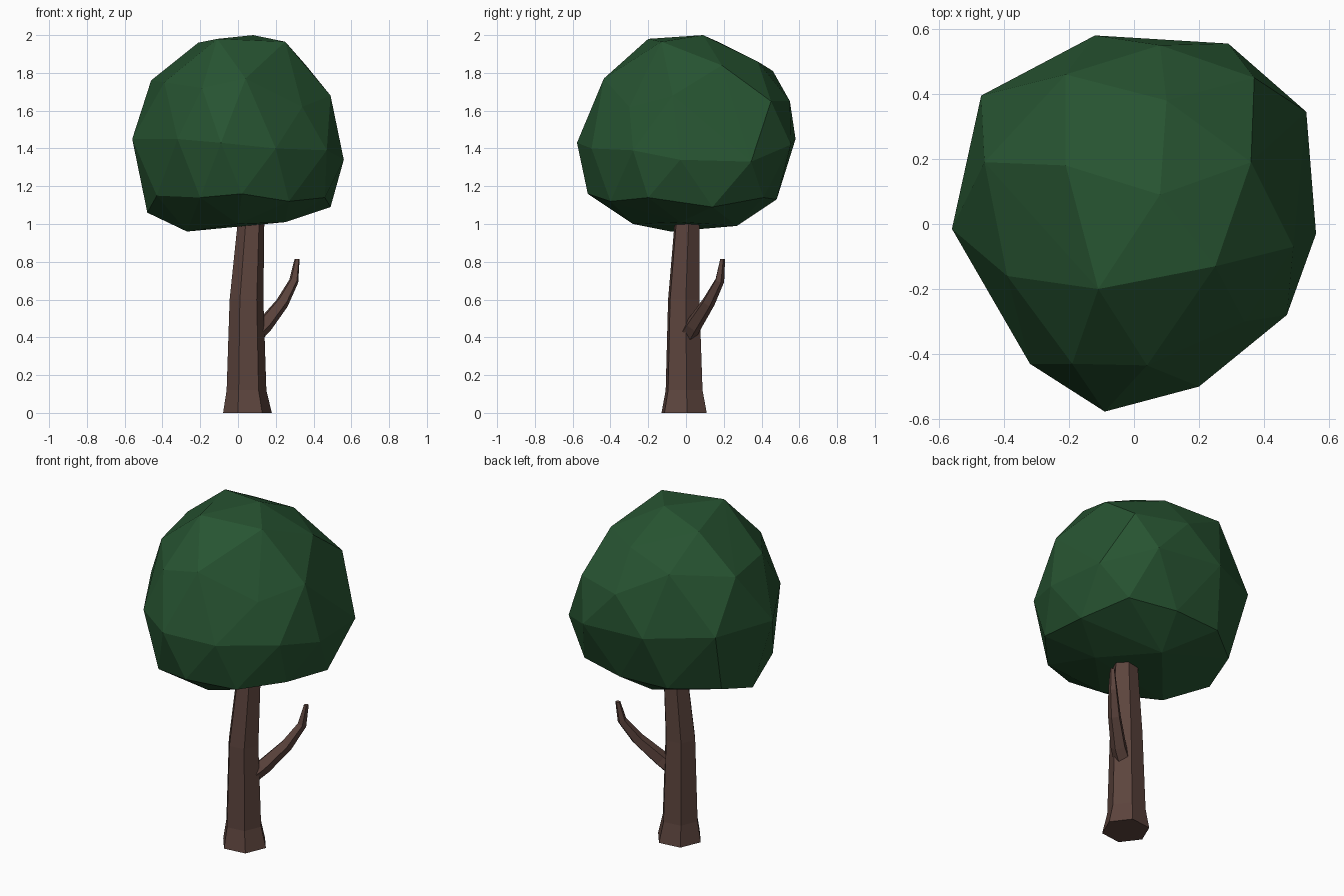
import bpy, bmesh, math
from mathutils import Vector

if "Cube" in bpy.data.objects:
    bpy.data.objects.remove(bpy.data.objects["Cube"])


def material(name, rgb):
    m = bpy.data.materials.new(name)
    m.diffuse_color = (*rgb, 1)
    m.use_nodes = True
    m.node_tree.nodes["Principled BSDF"].inputs["Base Color"].default_value = m.diffuse_color
    return m


def finish(bm, name, mat):
    bmesh.ops.recalc_face_normals(bm, faces=bm.faces)
    me = bpy.data.meshes.new(name)
    bm.to_mesh(me)
    bm.free()
    me.materials.append(mat)
    ob = bpy.data.objects.new(name, me)
    bpy.context.collection.objects.link(ob)
    return ob


def loft(name, path, sides, turn, mat, upright=False):
    """Low-poly tube through (x, y, z, radius) stations, capped at both ends."""
    bm = bmesh.new()
    pts = [Vector(p[:3]) for p in path]
    rings = []
    for i, p in enumerate(path):
        axis = pts[min(i + 1, len(pts) - 1)] - pts[max(i - 1, 0)]
        if upright or i == len(pts) - 1:
            axis = Vector((0, 0, 1))
        rot = Vector((0, 0, 1)).rotation_difference(axis)
        ring = []
        for k in range(sides):
            a = math.radians(turn) + math.tau * k / sides
            ring.append(bm.verts.new(pts[i] + rot @ Vector((math.cos(a), math.sin(a), 0)) * p[3]))
        rings.append(ring)
    for lo, hi in zip(rings, rings[1:]):
        for k in range(sides):
            n = (k + 1) % sides
            bm.faces.new((lo[k], lo[n], hi[n], hi[k]))
    bm.faces.new(rings[0])
    bm.faces.new(rings[-1])
    return finish(bm, name, mat)


bark = material("bark brown", (0.108, 0.058, 0.047))
leaf = material("leaf green", (0.020, 0.088, 0.031))

# Six-sided leaning trunk with flared foot
loft("trunk", [(0.05, -0.01, 0, 0.13), (0.045, -0.01, 0.12, 0.106),
               (0.045, -0.012, 0.6, 0.09), (0.07, 0.006, 1.03, 0.07)],
     6, 7, bark, upright=True)

# Curved side branch
loft("branch", [(0.08, 0.005, 0.41, 0.05), (0.14, 0.04, 0.465, 0.045),
                (0.235, 0.118, 0.585, 0.036), (0.296, 0.177, 0.70, 0.026),
                (0.313, 0.193, 0.815, 0.014)],
     5, 20, bark)

# Faceted canopy: hull around a few bumps, from the crown down to the underside
bumps = [
    (.08, .09, 2.0), (-.11, -.20, 1.98), (.25, -.13, 1.965), (-.21, .18, 1.96),
    (.10, .38, 1.86), (.36, .19, 1.84), (-.21, .46, 1.81), (-.46, .19, 1.76),
    (-.39, -.16, 1.75), (-.19, -.43, 1.72), (.04, -.435, 1.77), (.34, -.30, 1.62),
    (.49, -.07, 1.68), (.37, .45, 1.65), (.08, .55, 1.65),
    (-.56, -.015, 1.45), (-.32, -.43, 1.45), (-.09, -.577, 1.43), (.20, -.50, 1.40),
    (.47, -.28, 1.39), (.56, -.03, 1.34), (.53, .345, 1.33), (.29, .555, 1.42),
    (-.12, .58, 1.45), (-.47, .395, 1.48),
    (-.43, -.20, 1.15), (-.20, -.46, 1.14), (.02, -.52, 1.16), (.27, -.40, 1.12),
    (.46, -.20, 1.14), (.49, .14, 1.09), (.38, .41, 1.14), (.10, .48, 1.13),
    (-.20, .46, 1.13), (-.43, .28, 1.12), (-.48, .06, 1.06),
    (-.27, -.08, .96), (.0, -.28, 1.0), (.25, -.03, 1.01), (.03, .27, .99),
]
bm = bmesh.new()
for b in bumps:
    bm.verts.new(b)
bmesh.ops.convex_hull(bm, input=bm.verts)
loose = [v for v in bm.verts if not v.link_faces]
bmesh.ops.delete(bm, geom=loose, context='VERTS')
finish(bm, "canopy", leaf)
